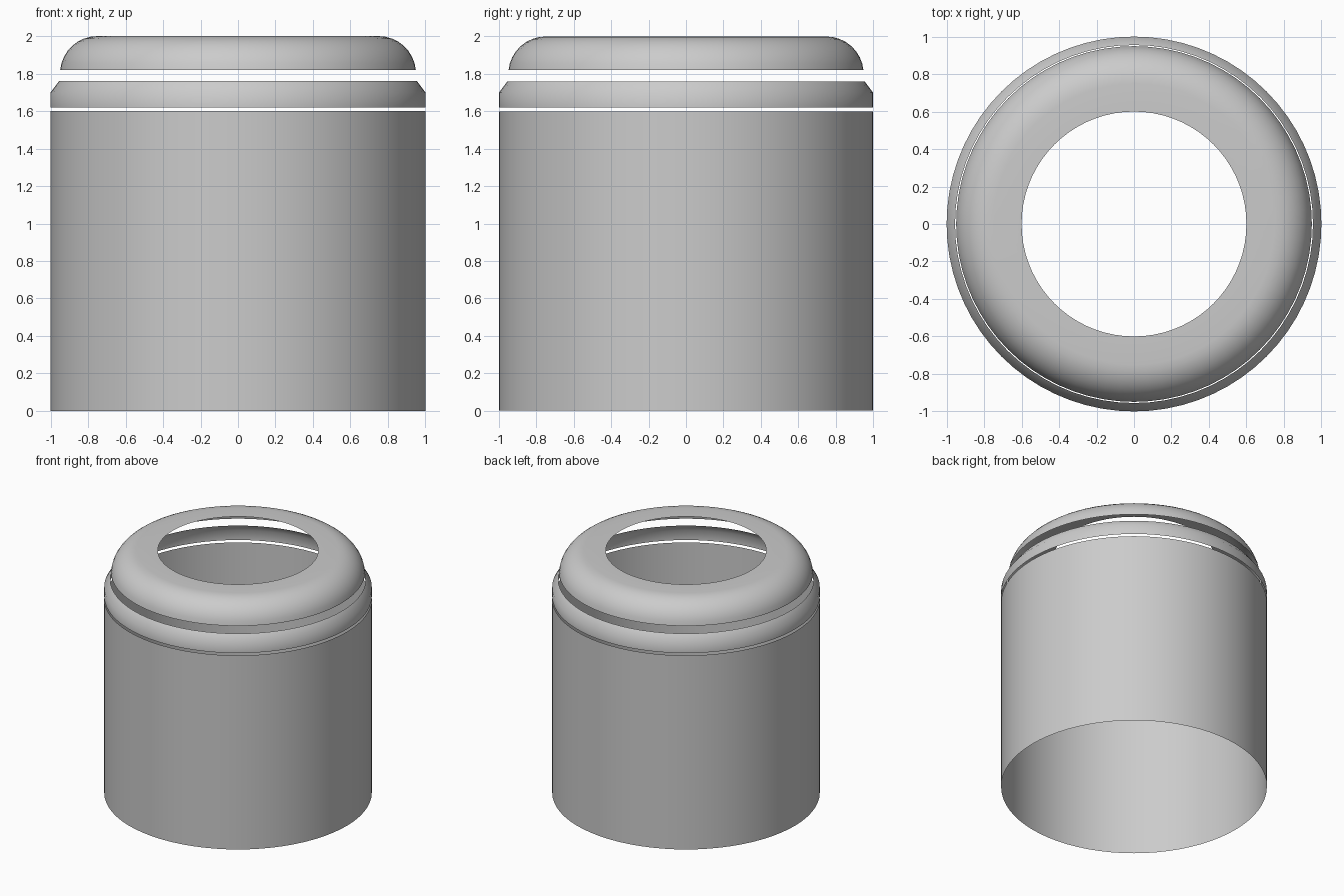
import bpy, bmesh, math

cube = bpy.data.objects.get("Cube")
if cube:
    bpy.data.objects.remove(cube, do_unlink=True)

SEGMENTS = 72

grey = bpy.data.materials.new("plain grey")
grey.use_nodes = True
COLOUR = (0.6, 0.6, 0.6, 1.0)
grey.diffuse_color = COLOUR
grey.node_tree.nodes["Principled BSDF"].inputs["Base Color"].default_value = COLOUR


def revolve(name, profile):
    """Spin an open (radius, height) profile into a thin shell around z."""
    bm = bmesh.new()
    verts = [bm.verts.new((r, 0, z)) for r, z in profile]
    edges = [bm.edges.new(pair) for pair in zip(verts, verts[1:])]
    bmesh.ops.spin(bm, geom=verts + edges, cent=(0, 0, 0), axis=(0, 0, 1),
                   angle=math.tau, steps=SEGMENTS, use_merge=True)
    bmesh.ops.remove_doubles(bm, verts=bm.verts, dist=1e-4)
    bmesh.ops.recalc_face_normals(bm, faces=bm.faces)
    # Point the shell outwards
    bm.faces.ensure_lookup_table()
    side = max(bm.faces, key=lambda f: abs(f.normal.x))
    if side.normal.dot(side.calc_center_median()) < 0:
        bmesh.ops.reverse_faces(bm, faces=bm.faces)
    mesh = bpy.data.meshes.new(name)
    bm.to_mesh(mesh)
    bm.free()
    mesh.materials.append(grey)
    obj = bpy.data.objects.new(name, mesh)
    bpy.context.collection.objects.link(obj)
    bpy.ops.object.select_all(action='DESELECT')
    obj.select_set(True)
    bpy.context.view_layer.objects.active = obj
    bpy.ops.object.shade_smooth_by_angle(angle=math.radians(50))
    return obj


# Open cylindrical body
revolve("body_wall", [(1.0, 0.0), (1.0, 1.6)])

# Bevelled collar floating above the body
revolve("collar_ring", [(1.0, 1.62), (1.0, 1.70), (0.955, 1.76)])

# Rounded lid with a wide round opening
START = math.asin(0.1)
arc = [START + (math.pi / 2 - START) * i / 8 for i in range(9)]
lid = [(0.75 + 0.2 * math.cos(a), 1.8 + 0.2 * math.sin(a)) for a in arc]
revolve("rounded_lid", lid + [(0.6, 2.0)])
